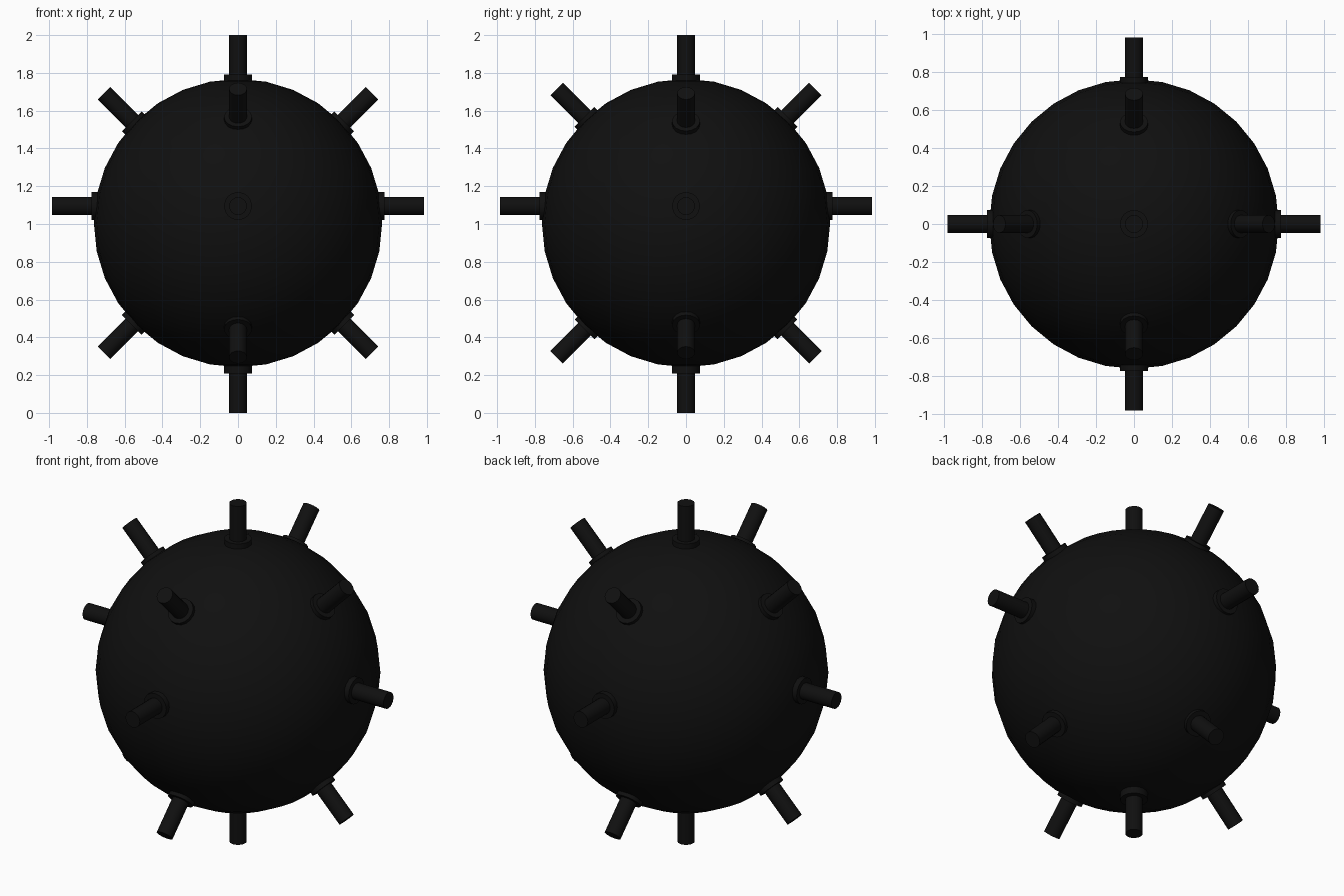
import bpy
from mathutils import Vector

if "Cube" in bpy.data.objects:
    bpy.data.objects.remove(bpy.data.objects["Cube"])

# single near-black paint
black = bpy.data.materials.new("matte_black")
black.diffuse_color = (0.005, 0.005, 0.005, 1)
black.use_nodes = True
black.node_tree.nodes["Principled BSDF"].inputs["Base Color"].default_value = black.diffuse_color


def finish(obj, name):
    obj.name = name
    obj.data.materials.clear()
    obj.data.materials.append(black)
    bpy.ops.object.shade_smooth_by_angle(angle=0.61)


def cylinder(name, tip, axis, start, end, radius, sides):
    """Cylinder running inward from the tip, between two distances along the axis."""
    axis = Vector(axis).normalized()
    middle = Vector(tip) - axis * (start + end) / 2
    bpy.ops.mesh.primitive_cylinder_add(
        vertices=sides, radius=radius, depth=end - start, location=middle,
        rotation=axis.to_track_quat('Z', 'Y').to_euler())
    finish(bpy.context.object, name)


# round body
CZ = 1.005
bpy.ops.mesh.primitive_uv_sphere_add(segments=32, ring_count=16, radius=0.763,
                                     location=(0, 0, CZ))
finish(bpy.context.object, "body")

# horn positions: (tip, direction)
horns = [((0, 0, 2.0), (0, 0, 1)), ((0, 0, 0), (0, 0, -1))]
for s in (-1, 1):
    horns.append(((s * 0.984, 0, 1.095), (s, 0, 0)))
    horns.append(((0, s * 0.984, 1.095), (0, s, 0)))
    for v in (-1, 1):
        horns.append(((s * 0.71, 0, CZ + v * 0.687), (s, 0, v)))
        horns.append(((0, s * 0.685, CZ + v * 0.71), (0, s, v)))

# each horn is a rod standing in a wider collar
for i, (tip, axis) in enumerate(horns, 1):
    cylinder(f"horn_rod_{i}", tip, axis, 0.0, 0.30, 0.047, 16)
    cylinder(f"horn_collar_{i}", tip, axis, 0.209, 0.29, 0.074, 16)
